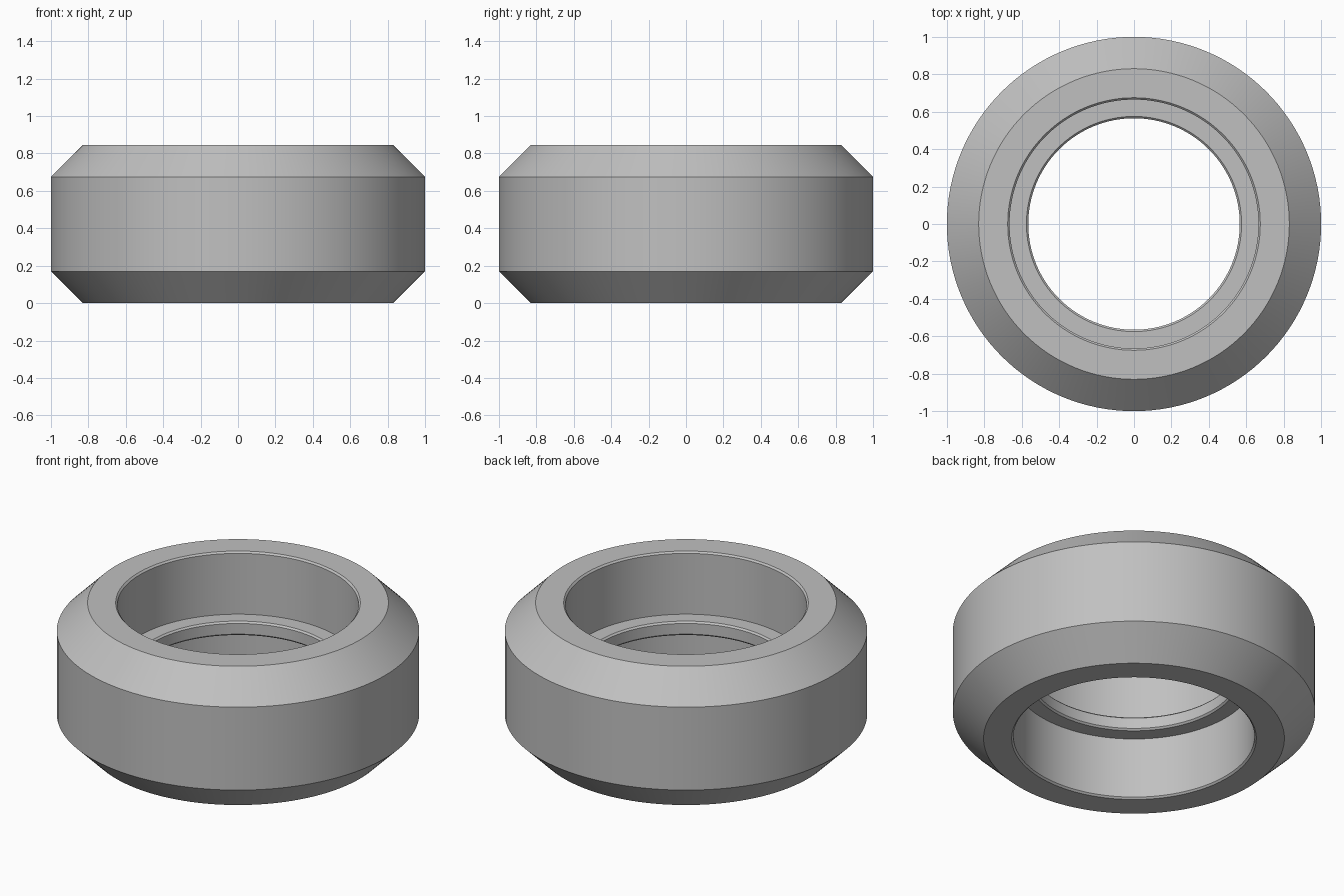
import bpy
import bmesh
import math

SEGMENTS = 128
HEIGHT = 0.845
LIP = 0.01  # small edge break on the bores

cube = bpy.data.objects.get("Cube")
if cube:
    bpy.data.objects.remove(cube, do_unlink=True)


def make_material(name, color):
    mat = bpy.data.materials.new(name)
    mat.use_nodes = True
    mat.diffuse_color = color
    mat.node_tree.nodes["Principled BSDF"].inputs["Base Color"].default_value = color
    return mat


def revolve(name, profile, mat):
    """Spin a closed (radius, height) profile around z."""
    bm = bmesh.new()
    verts = [bm.verts.new((r, 0, z)) for r, z in profile]
    edges = [bm.edges.new((a, b)) for a, b in zip(verts, verts[1:] + verts[:1])]
    bmesh.ops.spin(bm, geom=verts + edges, cent=(0, 0, 0), axis=(0, 0, 1),
                   angle=math.tau, steps=SEGMENTS, use_merge=True)
    bmesh.ops.remove_doubles(bm, verts=bm.verts, dist=0.0001)
    bmesh.ops.recalc_face_normals(bm, faces=bm.faces)
    mesh = bpy.data.meshes.new(name)
    bm.to_mesh(mesh)
    bm.free()
    mesh.materials.append(mat)
    obj = bpy.data.objects.new(name, mesh)
    bpy.context.collection.objects.link(obj)
    bpy.ops.object.select_all(action="DESELECT")
    obj.select_set(True)
    bpy.context.view_layer.objects.active = obj
    bpy.ops.object.shade_smooth_by_angle(angle=math.radians(30))
    return obj


# Lower half: chamfered outer wall, bore, then the inner retaining ledge
ledge_z, bore, ledge = 0.38, 0.665, 0.565
lower = [
    (1.0, 0.17),
    (0.83, 0),
    (bore + LIP, 0),
    (bore, LIP),
    (bore, ledge_z),
    (ledge + LIP, ledge_z),
    (ledge, ledge_z + LIP),
]
# Upper half mirrors the lower half
upper = [(r, HEIGHT - z) for r, z in reversed(lower)]

grey = make_material("light grey", (0.53, 0.53, 0.53, 1))
revolve("bushing_ring", lower + upper, grey)
